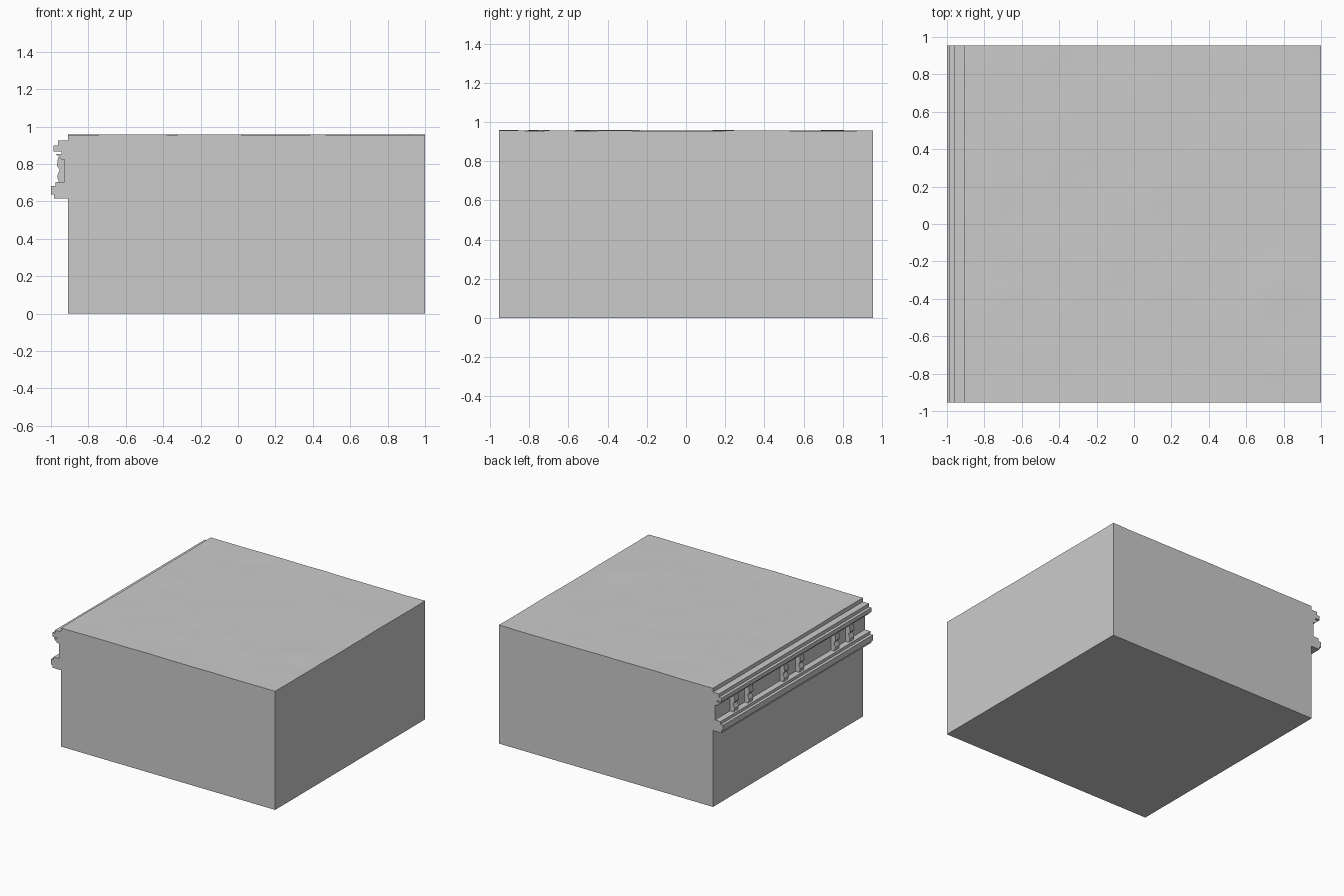
import bpy, bmesh
from mathutils import Matrix, Vector, noise

if "Cube" in bpy.data.objects:
    bpy.data.objects.remove(bpy.data.objects["Cube"])

X0, X1, HALF_Y, TOP = -0.91, 1.0, 0.955, 0.956


def finish(name, bm):
    bmesh.ops.recalc_face_normals(bm, faces=bm.faces)
    mesh = bpy.data.meshes.new(name)
    bm.to_mesh(mesh)
    bm.free()
    obj = bpy.data.objects.new(name, mesh)
    bpy.context.collection.objects.link(obj)
    return obj


def extrude_profile(name, points, y0, y1):
    """Extrude a closed x-z profile along y."""
    bm = bmesh.new()
    face = bm.faces.new([bm.verts.new((x, y0, z)) for x, z in points])
    new = bmesh.ops.extrude_face_region(bm, geom=[face])["geom"]
    verts = [v for v in new if isinstance(v, bmesh.types.BMVert)]
    bmesh.ops.translate(bm, verts=verts, vec=(0, y1 - y0, 0))
    return finish(name, bm)


# Building block: gently uneven roof, straight walls, flat base
bm = bmesh.new()
place = Matrix.Translation(((X0 + X1) / 2, 0, TOP)) @ Matrix.Diagonal(
    ((X1 - X0) / 2, HALF_Y, 1, 1))
bmesh.ops.create_grid(bm, x_segments=24, y_segments=24, size=1, matrix=place)
for v in bm.verts:
    v.co.z += 0.004 * noise.noise(Vector((v.co.x * 5, v.co.y * 5, 3.7)))
rim = [e for e in bm.edges if e.is_boundary]
walls = bmesh.ops.extrude_edge_only(bm, edges=rim)["geom"]
for v in walls:
    if isinstance(v, bmesh.types.BMVert):
        v.co.z = 0
base = [e for e in walls if isinstance(e, bmesh.types.BMEdge) and e.is_boundary]
bmesh.ops.contextual_create(bm, geom=base)
block = finish("building_block", bm)
bpy.context.view_layer.objects.active = block
block.select_set(True)
bpy.ops.object.shade_smooth_by_angle()

# Upper cornice with stepped top and sloping underside
extrude_profile("upper_cornice", [
    (X0, 0.925), (-0.963, 0.925), (-0.963, 0.898), (-0.987, 0.898),
    (-0.987, 0.866), (-0.945, 0.866), (-0.945, 0.855), (-0.975, 0.855),
    (-0.943, 0.825), (X0, 0.825)], -HALF_Y, HALF_Y)

# Recessed frieze panel
extrude_profile("frieze", [
    (X0, 0.826), (-0.927, 0.826), (-0.927, 0.704), (X0, 0.704)],
    -HALF_Y, HALF_Y)

# Lower ledge
extrude_profile("lower_ledge", [
    (X0, 0.705), (-0.976, 0.705), (-0.976, 0.682), (-1.0, 0.682),
    (-1.0, 0.637), (-0.985, 0.637), (-0.985, 0.615), (X0, 0.615)],
    -HALF_Y, HALF_Y)

# Three pairs of scrolled brackets
bracket = [(-0.927, 0.835), (-0.962, 0.835), (-0.965, 0.815), (-0.968, 0.79),
           (-0.953, 0.77), (-0.967, 0.735), (-0.958, 0.705), (-0.927, 0.705)]
for i, y in enumerate((-0.735, -0.55, -0.1, 0.1, 0.55, 0.735)):
    extrude_profile(f"bracket_{i + 1}", bracket, y - 0.027, y + 0.027)
